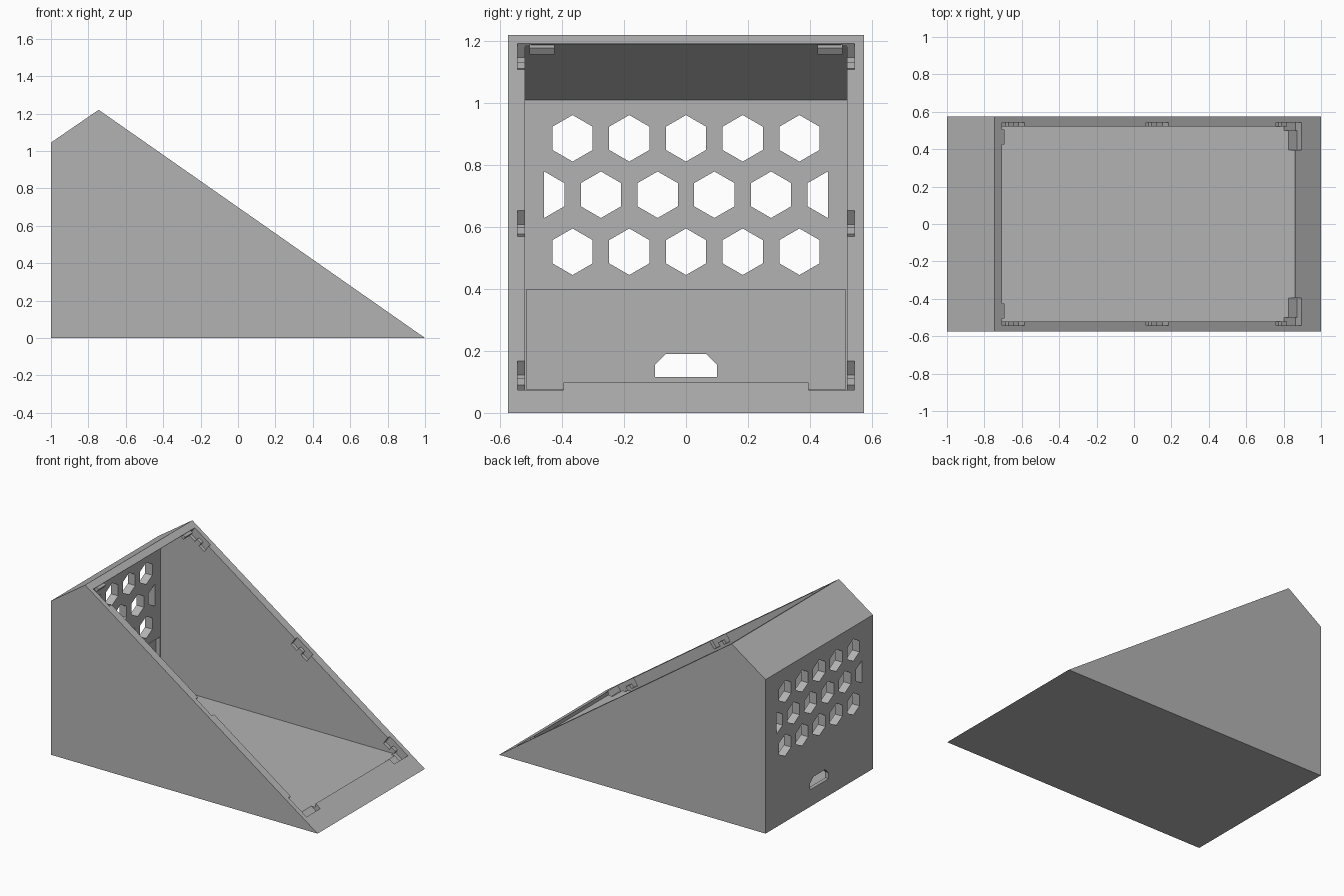
import bpy, bmesh, math
from mathutils import Vector

cube = bpy.data.objects.get("Cube")
if cube:
    bpy.data.objects.remove(cube)

grey = bpy.data.materials.new("plain grey")
grey.use_nodes = True
GREY = (0.45, 0.45, 0.45, 1)
grey.diffuse_color = GREY
grey.node_tree.nodes["Principled BSDF"].inputs["Base Color"].default_value = GREY


def prism(name, profile, lo, hi, axis="y"):
    """Extrude a profile: (x, z) along y, or (y, z) along x."""
    place = (lambda p, t: (p[0], t, p[1])) if axis == "y" else (lambda p, t: (t, p[0], p[1]))
    bm = bmesh.new()
    face = bm.faces.new([bm.verts.new(place(p, lo)) for p in profile])
    new = bmesh.ops.extrude_face_region(bm, geom=[face])["geom"]
    shift = Vector(place((0, 0), hi - lo))
    bmesh.ops.translate(bm, verts=[v for v in new if isinstance(v, bmesh.types.BMVert)], vec=shift)
    bmesh.ops.recalc_face_normals(bm, faces=bm.faces)
    mesh = bpy.data.meshes.new(name)
    bm.to_mesh(mesh)
    bm.free()
    mesh.materials.append(grey)
    obj = bpy.data.objects.new(name, mesh)
    bpy.context.collection.objects.link(obj)
    return obj


def cut(target, cutter):
    mod = target.modifiers.new(cutter.name, "BOOLEAN")
    mod.operation = "DIFFERENCE"
    mod.solver = "EXACT"
    mod.object = cutter
    bpy.context.view_layer.objects.active = target
    bpy.ops.object.modifier_apply(modifier=mod.name)
    bpy.data.objects.remove(cutter)


# Sloping front face runs from the peak down to the toe
PEAK, TOE = Vector((-0.745, 1.22)), Vector((1, 0))
DOWN = (TOE - PEAK).normalized()
INWARD = Vector((DOWN.y, -DOWN.x))


def slope_profile(x0, x1, top, bottom):
    """Rectangle aligned with the slope, between two depths below it."""
    a, b = [PEAK + DOWN * ((x - PEAK.x) / DOWN.x) for x in (x0, x1)]
    return [a + INWARD * top, b + INWARD * top, b + INWARD * bottom, a + INWARD * bottom]


# Wedge shell
shell = prism("wedge_shell", [(-1, 0), TOE, PEAK, (-1, 1.045)], -0.575, 0.575)
cut(shell, prism("cavity", [(-0.945, 0.072), (0.86, 0.072), (0.86, 0.3), (-0.705, 1.5),
                            (-0.705, 1.19), (-0.945, 1.01)], -0.52, 0.52))

# Shallow recess inside the back wall
cut(shell, prism("recess", [(-0.975, 0.075), (-0.9, 0.075), (-0.9, 0.398), (-0.975, 0.398)],
                 -0.515, 0.515))

# Cable opening
cut(shell, prism("cable_opening", [(-0.1, 0.115), (0.1, 0.115), (0.1, 0.155), (0.065, 0.19),
                                   (-0.065, 0.19), (-0.1, 0.155)], -1.1, -0.9, "x"))

# Hexagonal vents, with half hexagons closing the middle row
R, PITCH = 0.075, 0.183
for row, z in enumerate((0.52, 0.704, 0.886)):
    count = 6 if row == 1 else 5
    for i in range(count):
        y = (i - (count - 1) / 2) * PITCH
        angles = [math.radians(60 * k + 90) for k in range(6)]
        points = [(y + R * math.cos(a), z + R * math.sin(a)) for a in angles]
        if count == 6 and i in (0, 5):
            side = 1 if i == 0 else -1
            points = [(y, z + R), (y + side * R * 0.866, z + R / 2),
                      (y + side * R * 0.866, z - R / 2), (y, z - R)]
        cut(shell, prism("vent", points, -1.1, -0.9, "x"))

# Clip slots along both side walls and in the lower corners
for side, word in ((-1, "right"), (1, "left")):
    def span(a, b):
        return sorted((side * a, side * b))

    for x0, x1 in ((-0.705, -0.585), (0.065, 0.185), (0.76, 0.895)):
        cut(shell, prism("slot", slope_profile(x0, x1, -0.05, 0.055), *span(0.5, 0.543)))
    cut(shell, prism("corner_slot", slope_profile(0.83, 0.895, -0.05, 0.04), *span(0.395, 0.543)))

    # Small catches inside the slots
    for place, x in (("upper", -0.64), ("middle", 0.125), ("lower", 0.82)):
        prism(f"{word}_{place}_catch", slope_profile(x - 0.015, x + 0.015, 0.03, 0.06),
              *span(0.52, 0.55))
    prism(f"{word}_roof_catch", slope_profile(-0.72, -0.69, 0.005, 0.03), *span(0.425, 0.505))
